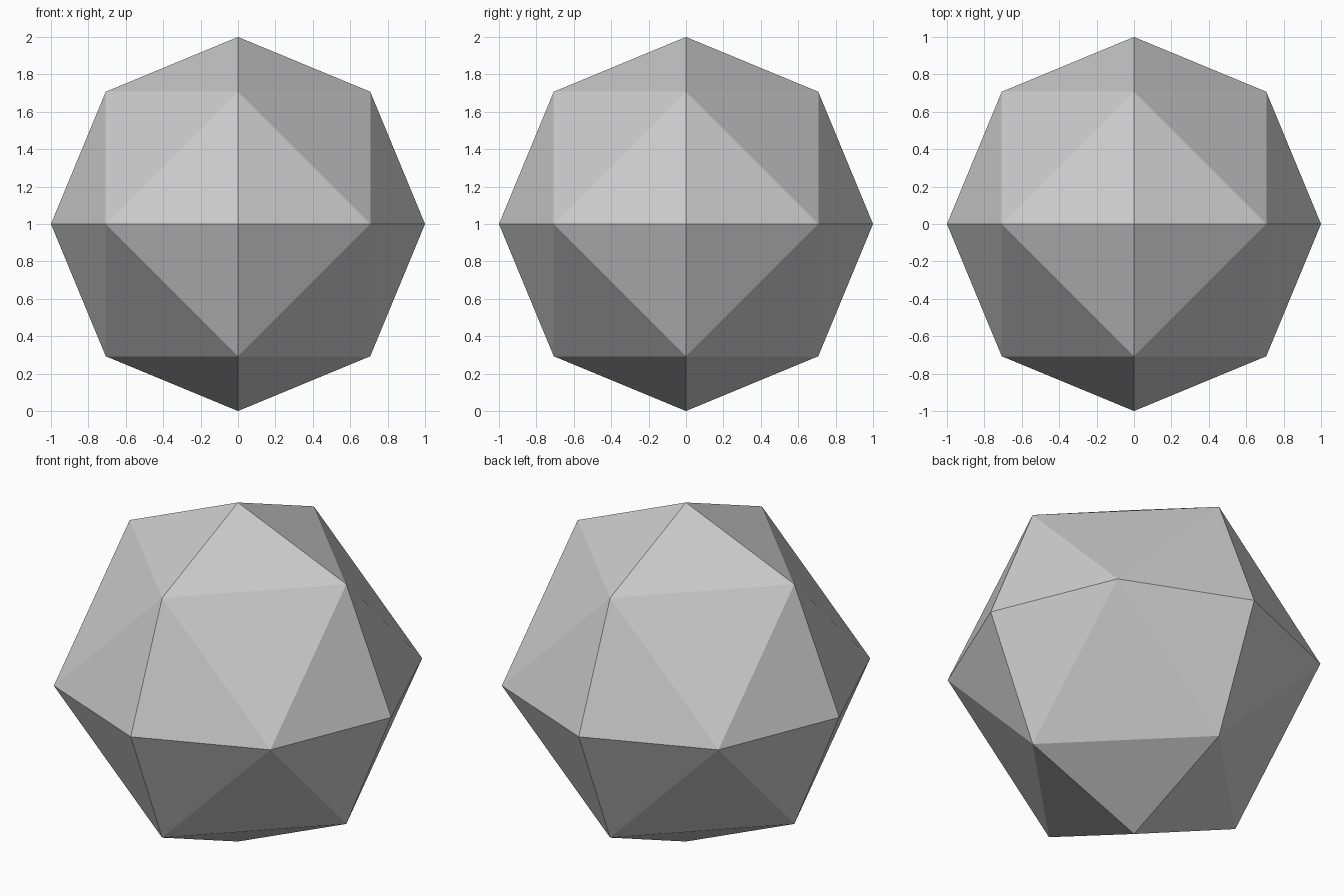
import bpy, bmesh
from mathutils import Vector

if "Cube" in bpy.data.objects:
    bpy.data.objects.remove(bpy.data.objects["Cube"])

# Low-poly ball: an octahedron split once and pushed out to a unit sphere.
# Its corners are the 6 axis directions and the 12 diagonals between them.
steps = (-1, 0, 1)
directions = [Vector((x, y, z)) for x in steps for y in steps for z in steps
              if abs(x) + abs(y) + abs(z) in (1, 2)]

bm = bmesh.new()
for d in directions:
    bm.verts.new(d.normalized())

# The hull of these corners gives the 32 triangular facets
bmesh.ops.convex_hull(bm, input=bm.verts[:])
bmesh.ops.recalc_face_normals(bm, faces=bm.faces[:])
# Stand it on the ground
bmesh.ops.translate(bm, verts=bm.verts[:], vec=(0, 0, 1))

mesh = bpy.data.meshes.new("faceted_ball")
bm.to_mesh(mesh)
bm.free()
ball = bpy.data.objects.new("faceted_ball", mesh)
bpy.context.collection.objects.link(ball)
